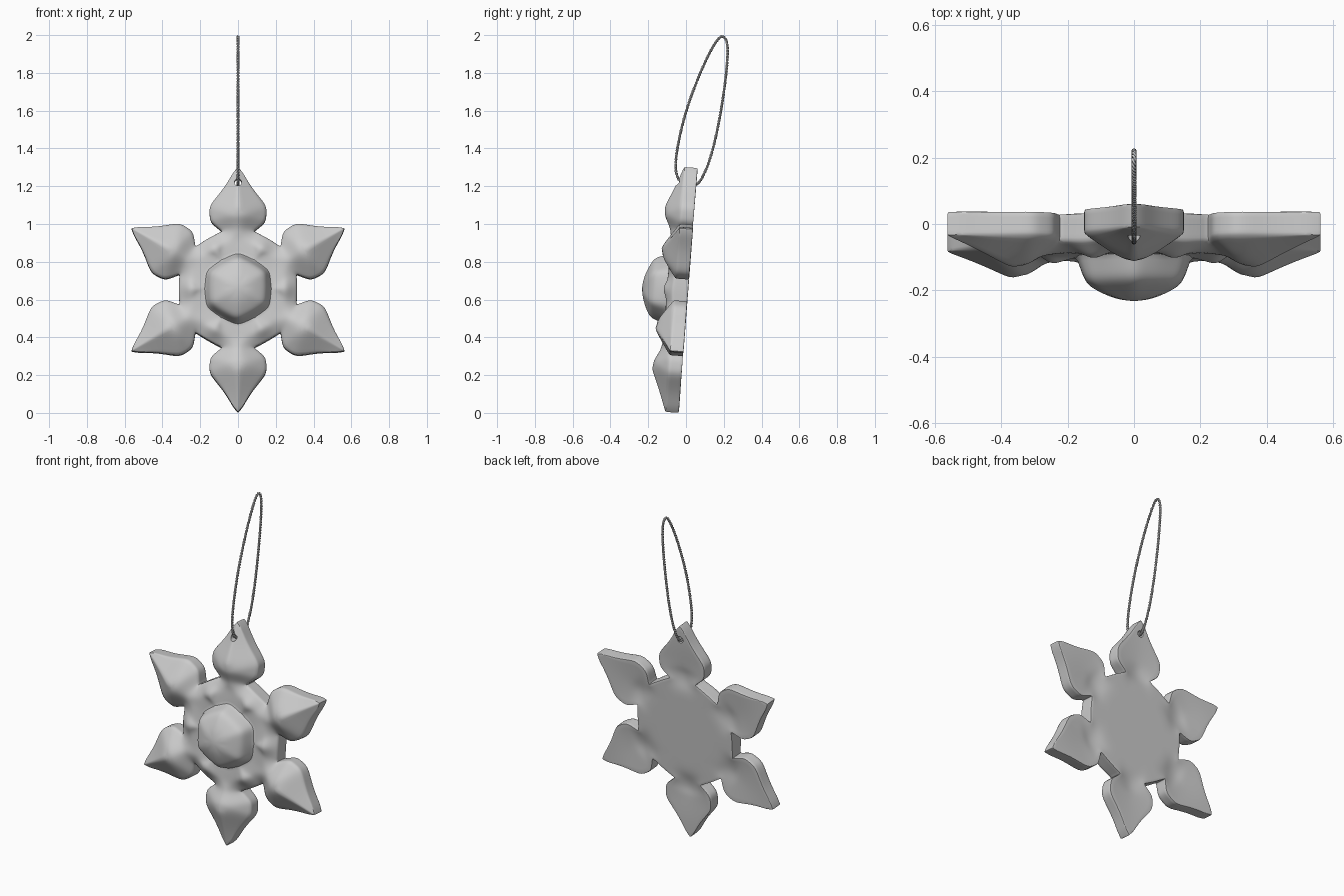
import bpy, bmesh, math
from mathutils import Vector, Matrix

if "Cube" in bpy.data.objects:
    bpy.data.objects.remove(bpy.data.objects["Cube"])

TILT = Matrix.Translation((0, 0.012, 0.648)) @ Matrix.Rotation(-0.077, 4, 'X')


def sec(s, h, back=0.0):
    """Point on the axis between two arms, at radius s."""
    return (s * math.cos(math.pi / 6), s * 0.5, h, back)


# Half an arm: (distance along arm, sideways, front height, back height)
P = {
    'C': (0, 0, .25, 0),
    'A0': (.09, 0, .232, 0), 'A1': (.168, 0, .19, 0), 'A2': (.195, 0, .11, 0),
    'A3': (.27, 0, .11, 0), 'A4': (.33, 0, .13, .03), 'A5': (.405, 0, .178, .012),
    'A6': (.54, 0, .115, 0), 'A7': (.66, 0, .072, 0),
    'S0': sec(.08, .23), 'S1': sec(.15, .19), 'S2': sec(.178, .115),
    'S3': sec(.255, .14), 'S4': sec(.318, .085),
    'M': (.245, .075, .115, 0),
    'N': (.313, .086, .08, 0),
    'B1': (.365, .150, .072, 0), 'B2': (.45, .155, .072, 0),
    'B3': (.55, .07, .072, 0), 'B4': (.63, .027, .07, 0),
}
FACES = ["C A0 S0", "A0 A1 S1 S0", "A1 A2 S2 S1", "A2 A3 M S2", "S2 M S3",
         "S3 M N S4", "A3 A4 N M", "A4 A5 B1 N", "A5 B2 B1", "A5 A6 B3 B2",
         "A6 A7 B4 B3"]
RIM = ["S4", "N", "B1", "B2", "B3", "B4", "A7"]


def bake(obj):
    """Replace the mesh by its modified result."""
    dg = bpy.context.evaluated_depsgraph_get()
    me = bpy.data.meshes.new_from_object(obj.evaluated_get(dg))
    obj.modifiers.clear()
    obj.data = me


# Snowflake cage: the half arm mirrored and turned six times
bm = bmesh.new()
for k in range(6):
    a = math.radians(90 + 60 * k)
    ca, sa = math.cos(a), math.sin(a)
    for m in (1, -1):
        front, back = {}, {}
        for name, (u, v, h, b) in P.items():
            x, z = u * ca - m * v * sa, u * sa + m * v * ca
            front[name] = bm.verts.new((x, -h, z))
            back[name] = bm.verts.new((x, -b, z))
        for f in FACES:
            for side in (front, back):
                bm.faces.new([side[n] for n in f.split()])
        for p, q in zip(RIM, RIM[1:]):
            bm.faces.new((front[p], front[q], back[q], back[p]))
bmesh.ops.remove_doubles(bm, verts=bm.verts[:], dist=0.0005)
bmesh.ops.recalc_face_normals(bm, faces=bm.faces[:])

# Sharper folds keep a tighter edge when rounded
crease = bm.edges.layers.float.new('crease_edge')
for e in bm.edges:
    ang = e.calc_face_angle(0)
    e[crease] = 0.6 if ang > 0.9 else (0.3 if ang > 0.3 else 0)
me = bpy.data.meshes.new("snowflake")
bm.to_mesh(me)
bm.free()
flake = bpy.data.objects.new("snowflake", me)
bpy.context.collection.objects.link(flake)
sub = flake.modifiers.new("round", 'SUBSURF')
sub.levels = sub.render_levels = 3
bake(flake)
s = 0.65 / max(math.hypot(v.co.x, v.co.z) for v in flake.data.vertices)
flake.data.transform(Matrix.Diagonal((s, 1, s, 1)))

# Hanging hole through the top arm
bpy.ops.mesh.primitive_cylinder_add(vertices=20, radius=0.019, depth=0.5,
                                    location=(0, 0, 0.567),
                                    rotation=(math.pi / 2, 0, 0))
cutter = bpy.context.object
cutter.name = "hole_cutter"
cutter.hide_render = True
cut = flake.modifiers.new("hole", 'BOOLEAN')
cut.object = cutter
cut.operation = 'DIFFERENCE'
cut.solver = 'EXACT'
bake(flake)
bpy.data.objects.remove(cutter)
flake.name = "snowflake"
flake.data.transform(TILT)
bpy.ops.object.select_all(action='DESELECT')
flake.select_set(True)
bpy.context.view_layer.objects.active = flake
bpy.ops.object.shade_smooth_by_angle(angle=math.radians(40))

# Hanging cord: two strands twisted around a closed loop (y, z)
LOOP = [(.02, 1.208), (-.028, 1.222), (-.054, 1.29), (-.042, 1.42), (.005, 1.61),
        (.08, 1.81), (.15, 1.95), (.195, 1.992), (.22, 1.93), (.207, 1.75),
        (.17, 1.52), (.125, 1.34), (.07, 1.222)]


def loop_point(t):
    """Smooth closed curve through LOOP, t in 0..1."""
    n = len(LOOP)
    i = int(t * n) % n
    f = t * n - int(t * n)
    p = [Vector((0, *LOOP[(i + j) % n])) for j in (-1, 0, 1, 2)]
    return 0.5 * (2 * p[1] + (p[2] - p[0]) * f
                  + (2 * p[0] - 5 * p[1] + 4 * p[2] - p[3]) * f ** 2
                  + (3 * (p[1] - p[2]) + p[3] - p[0]) * f ** 3)


fine = [loop_point(i / 2600) for i in range(2600)]
dist = [0.0]
for i in range(2600):
    dist.append(dist[-1] + (fine[(i + 1) % 2600] - fine[i]).length)
COUNT, TWISTS = 560, 56
centre, j = [], 0
for i in range(COUNT):
    while dist[j + 1] < dist[-1] * i / COUNT:
        j += 1
    centre.append(fine[j])

for strand in range(2):
    cu = bpy.data.curves.new("cord_strand", 'CURVE')
    cu.dimensions = '3D'
    cu.bevel_depth = 0.0042
    cu.bevel_resolution = 1
    sp = cu.splines.new('POLY')
    sp.points.add(COUNT - 1)
    sp.use_cyclic_u = True
    for i in range(COUNT):
        tan = (centre[(i + 2) % COUNT] - centre[i - 2]).normalized()
        side = Vector((1, 0, 0)).cross(tan)
        ph = 2 * math.pi * TWISTS * i / COUNT + strand * math.pi
        co = centre[i] + 0.0036 * (math.cos(ph) * Vector((1, 0, 0)) + math.sin(ph) * side)
        sp.points[i].co = (*co, 1)
    cord = bpy.data.objects.new("cord_strand", cu)
    bpy.context.collection.objects.link(cord)
